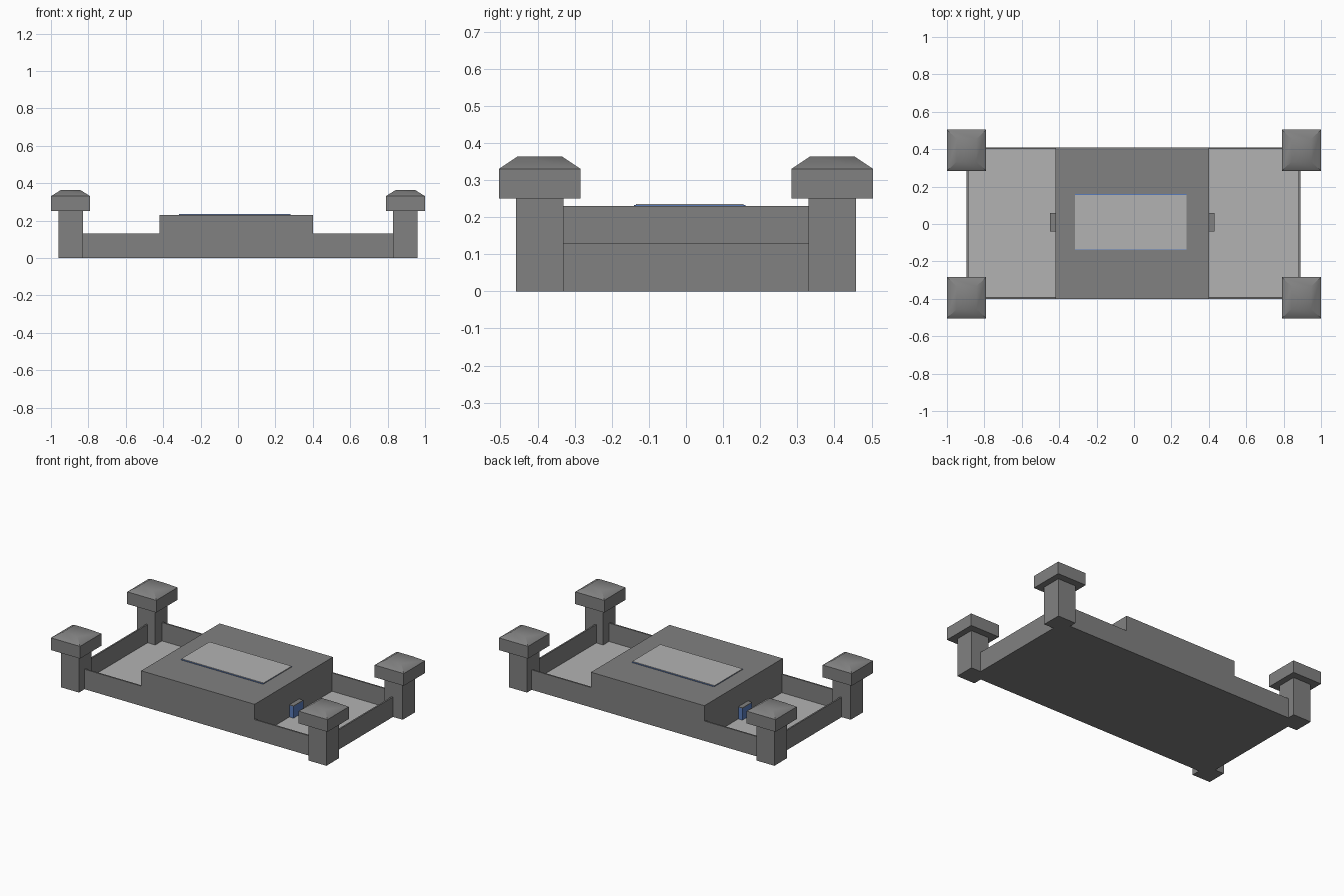
import bpy, bmesh
from math import radians

if "Cube" in bpy.data.objects:
    bpy.data.objects.remove(bpy.data.objects["Cube"])


def material(name, rgb):
    m = bpy.data.materials.new(name)
    m.diffuse_color = (*rgb, 1)
    m.use_nodes = True
    m.node_tree.nodes["Principled BSDF"].inputs["Base Color"].default_value = m.diffuse_color
    return m


STONE = material("dark_stone", (0.22, 0.22, 0.22))
PALE = material("pale_stone", (0.45, 0.45, 0.45))
BLUE = material("blue_paint", (0.1, 0.2, 0.5))


def box(name, x, y, z, mat=STONE, top_scale=None):
    """Box from (min, max) ranges; top_scale tapers the upper face."""
    bm = bmesh.new()
    bmesh.ops.create_cube(bm, size=1)
    for v in bm.verts:
        sx, sy = top_scale if top_scale and v.co.z > 0 else (1, 1)
        v.co.x = sum(x) / 2 + v.co.x * sx * (x[1] - x[0])
        v.co.y = sum(y) / 2 + v.co.y * sy * (y[1] - y[0])
        v.co.z = sum(z) / 2 + v.co.z * (z[1] - z[0])
    me = bpy.data.meshes.new(name)
    bm.to_mesh(me)
    bm.free()
    me.materials.append(mat)
    ob = bpy.data.objects.new(name, me)
    bpy.context.collection.objects.link(ob)
    return ob


def span(centre, half):
    return (centre - half, centre + half)


# Ground slab: dark underside, pale courtyard floor
box("foundation", (-0.89, 0.885), (-0.40, 0.41), (0, 0.005))
box("courtyard_floor", (-0.885, 0.88), (-0.39, 0.40), (0.005, 0.01), PALE)

# Main hall and its roof skylight
box("main_hall", (-0.42, 0.40), (-0.40, 0.41), (0, 0.23))
box("skylight_frame", (-0.315, 0.28), (-0.14, 0.16), (0.23, 0.233), BLUE)
box("skylight", (-0.315, 0.28), (-0.135, 0.155), (0.23, 0.236), PALE)

# Doors on both short sides of the hall, each with a stone lintel
for side, x in (("left", (-0.45, -0.42)), ("right", (0.40, 0.43))):
    box(side + "_door", x, (-0.04, 0.06), (0.01, 0.085), BLUE)
    box(side + "_lintel", x, (-0.04, 0.06), (0.085, 0.09))

# Thin courtyard walls
for side, x in (("left", (-0.895, -0.42)), ("right", (0.40, 0.89))):
    box(side + "_front_wall", x, (-0.40, -0.39), (0, 0.13))
    box(side + "_back_wall", x, (0.40, 0.41), (0, 0.13))
box("left_end_wall", (-0.895, -0.885), (-0.39, 0.40), (0, 0.13))
box("right_end_wall", (0.88, 0.89), (-0.39, 0.40), (0, 0.13))

# Four corner towers: shaft, overhanging head and smooth tapered roof
for sx in (-1, 1):
    for sy in (-1, 1):
        cx, cy = sx * 0.895, sy * 0.394
        box("tower_shaft", span(cx, 0.065), span(cy, 0.064), (0, 0.25))
        box("tower_head", span(cx, 0.105), span(cy, 0.11), (0.25, 0.33))
        roof = box("tower_roof", span(cx, 0.105), span(cy, 0.11),
                   (0.33, 0.363), top_scale=(0.5, 0.55))
        bpy.ops.object.select_all(action='DESELECT')
        roof.select_set(True)
        bpy.context.view_layer.objects.active = roof
        bpy.ops.object.shade_smooth_by_angle(angle=radians(45))
